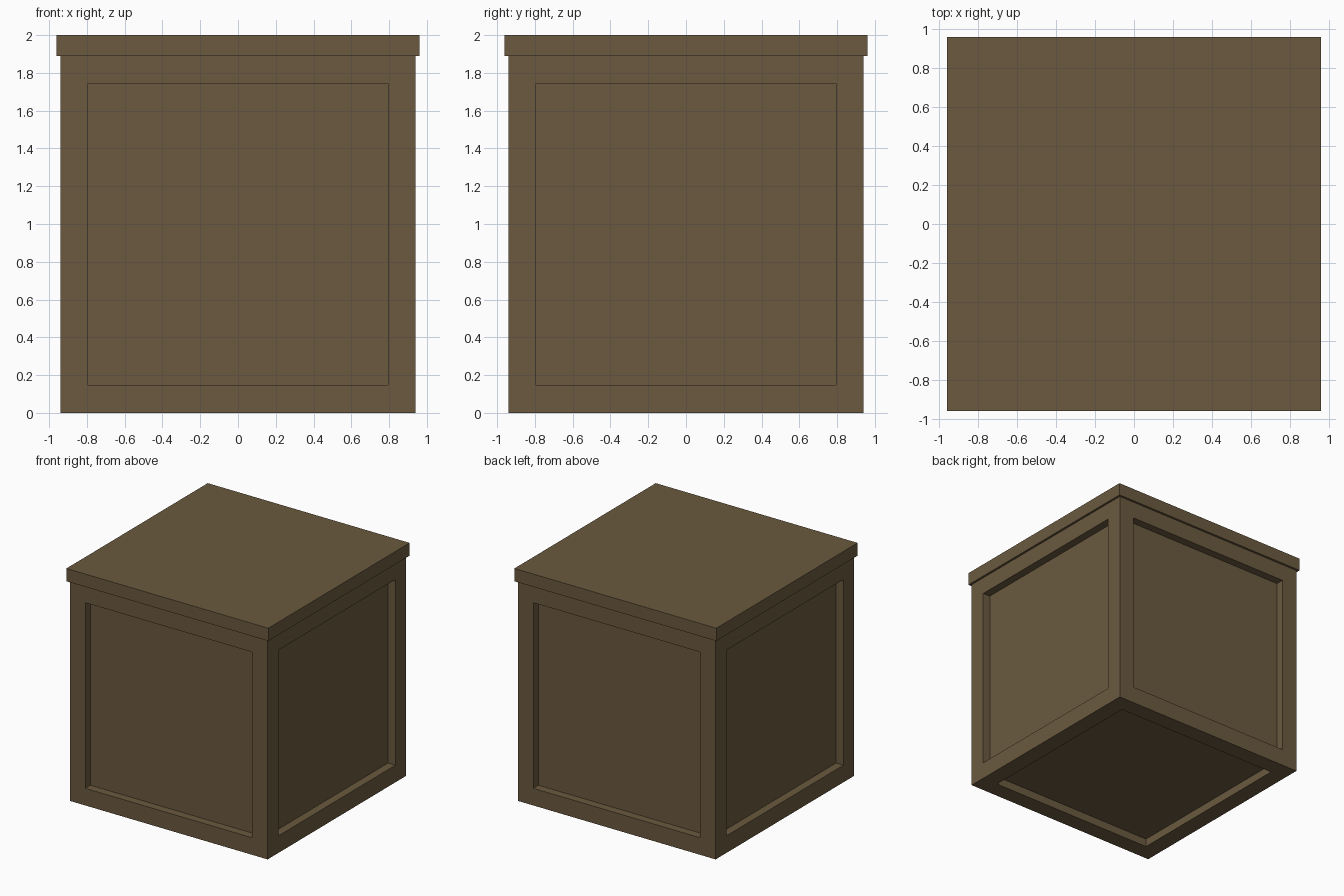
import bpy, bmesh
from mathutils import Matrix

if "Cube" in bpy.data.objects:
    bpy.data.objects.remove(bpy.data.objects["Cube"])

wood = bpy.data.materials.new("brown wood")
wood.diffuse_color = (0.147, 0.102, 0.050, 1.0)
wood.use_nodes = True
wood.node_tree.nodes["Principled BSDF"].inputs["Base Color"].default_value = wood.diffuse_color


def box(name, half, z0, z1, panel_margin=0.0, panel_depth=0.0):
    """Square box; optionally sinks a panel into every face but the top."""
    bm = bmesh.new()
    bmesh.ops.create_cube(bm, size=1.0)
    bmesh.ops.transform(
        bm, verts=bm.verts,
        matrix=Matrix.Translation((0, 0, (z0 + z1) / 2))
        @ Matrix.Diagonal((2 * half, 2 * half, z1 - z0, 1)))
    if panel_depth:
        bm.normal_update()
        panels = [f for f in bm.faces if f.normal.z < 0.5]
        bmesh.ops.inset_individual(bm, faces=panels, thickness=panel_margin)
        # extrude each panel straight inwards for square recess walls
        for face in panels:
            inward = -face.normal * panel_depth
            new = bmesh.ops.extrude_discrete_faces(bm, faces=[face])["faces"]
            bmesh.ops.translate(bm, verts=new[0].verts, vec=inward)
    bmesh.ops.recalc_face_normals(bm, faces=bm.faces)
    mesh = bpy.data.meshes.new(name)
    bm.to_mesh(mesh)
    bm.free()
    mesh.materials.append(wood)
    obj = bpy.data.objects.new(name, mesh)
    bpy.context.collection.objects.link(obj)
    return obj


# Crate body with recessed panels on the sides and bottom
box("crate_body", 0.941, 0.0, 1.89, panel_margin=0.208, panel_depth=0.07)
# Slightly overhanging lid
box("lid", 0.96, 1.89, 2.0)
